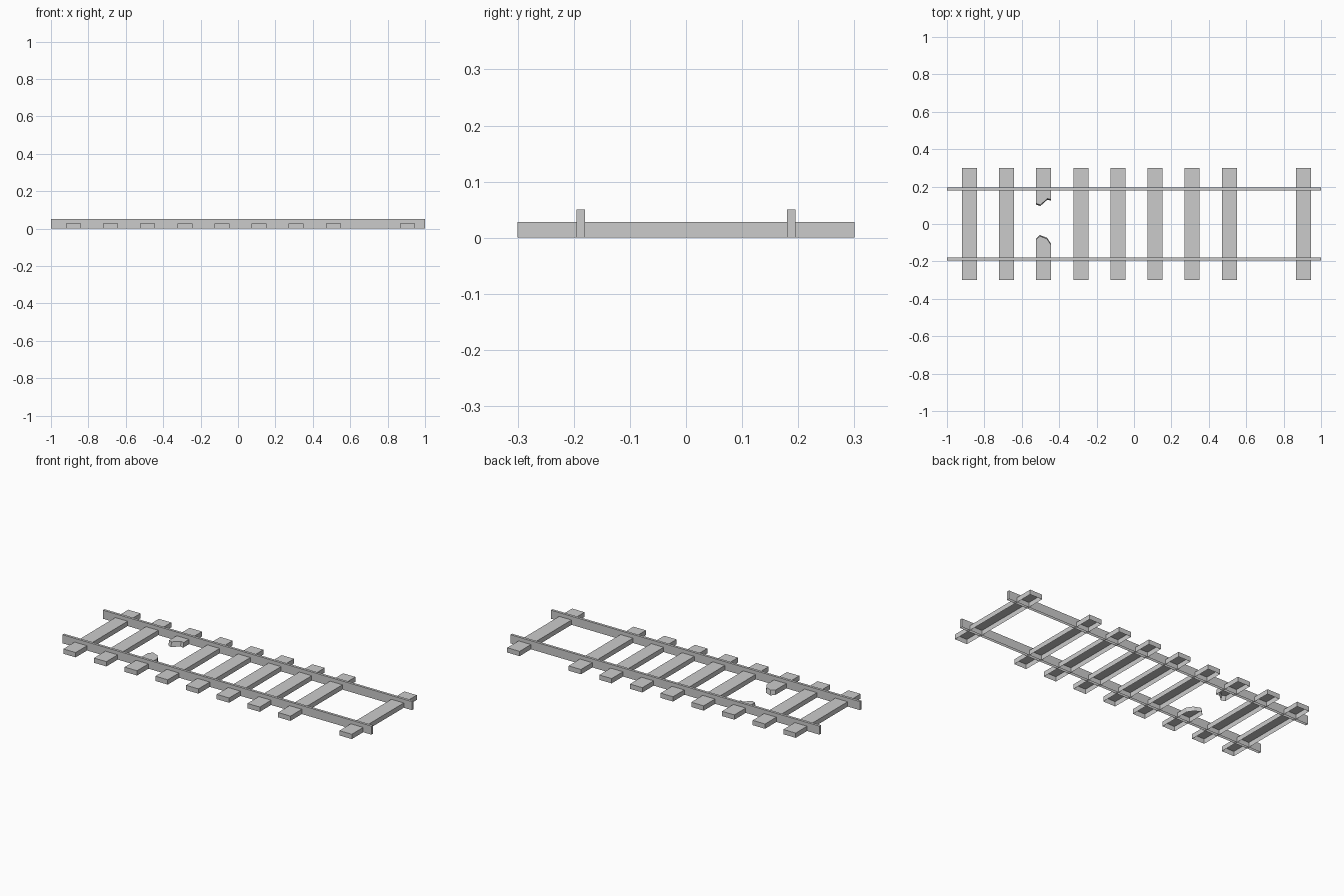
import bpy, bmesh

if "Cube" in bpy.data.objects:
    bpy.data.objects.remove(bpy.data.objects["Cube"])

grey = bpy.data.materials.new("plain grey")
grey.diffuse_color = (0.6, 0.6, 0.6, 1)
grey.use_nodes = True
grey.node_tree.nodes["Principled BSDF"].inputs["Base Color"].default_value = grey.diffuse_color


def shell(name, top, bottom, z_top):
    """Prism with walls and a top, hollow and open underneath."""
    bm = bmesh.new()
    hi = [bm.verts.new((x, y, z_top)) for x, y in top]
    lo = [bm.verts.new((x, y, 0)) for x, y in bottom]
    bm.faces.new(hi)
    n = len(hi)
    for i in range(n):
        j = (i + 1) % n
        bm.faces.new((lo[i], lo[j], hi[j], hi[i]))
    mesh = bpy.data.meshes.new(name)
    bm.to_mesh(mesh)
    bm.free()
    mesh.materials.append(grey)
    obj = bpy.data.objects.new(name, mesh)
    bpy.context.collection.objects.link(obj)


def box(name, x0, x1, y0, y1, z_top):
    outline = [(x0, y0), (x1, y0), (x1, y1), (x0, y1)]
    shell(name, outline, outline, z_top)


# Two long rails
for side, y in (("front", -0.1875), ("back", 0.1875)):
    box(side + "_rail", -1, 1, y - 0.0075, y + 0.0075, 0.05)

# Evenly spaced sleepers: slot 2 is broken, slot 8 is missing
START, STEP, HALF, LENGTH, HEIGHT = -0.88, 0.1985, 0.04, 0.3, 0.028
for i in (0, 1, 3, 4, 5, 6, 7, 9):
    x = START + STEP * i
    box(f"sleeper_{i}", x - HALF, x + HALF, -LENGTH, LENGTH, HEIGHT)

# Broken sleeper: two stubs with ragged, slightly sloping ends
cx = START + STEP * 2
LEAN = 0.006
back_break = [(-HALF, 0.11), (-0.018, 0.102), (0.02, 0.136), (HALF, 0.131)]
front_break = [(HALF, -0.113), (0.018, -0.08), (-0.02, -0.065), (-HALF, -0.083)]
for name, ragged, y_end, lean in (("back", back_break, LENGTH, -LEAN),
                                  ("front", front_break, -LENGTH, LEAN)):
    s = 1 if y_end > 0 else -1
    ends = [(cx + s * HALF, y_end), (cx - s * HALF, y_end)]
    top = [(cx + x, y) for x, y in ragged] + ends
    bottom = [(cx + x, y + lean) for x, y in ragged] + ends
    shell(name + "_broken_sleeper", top, bottom, HEIGHT)
